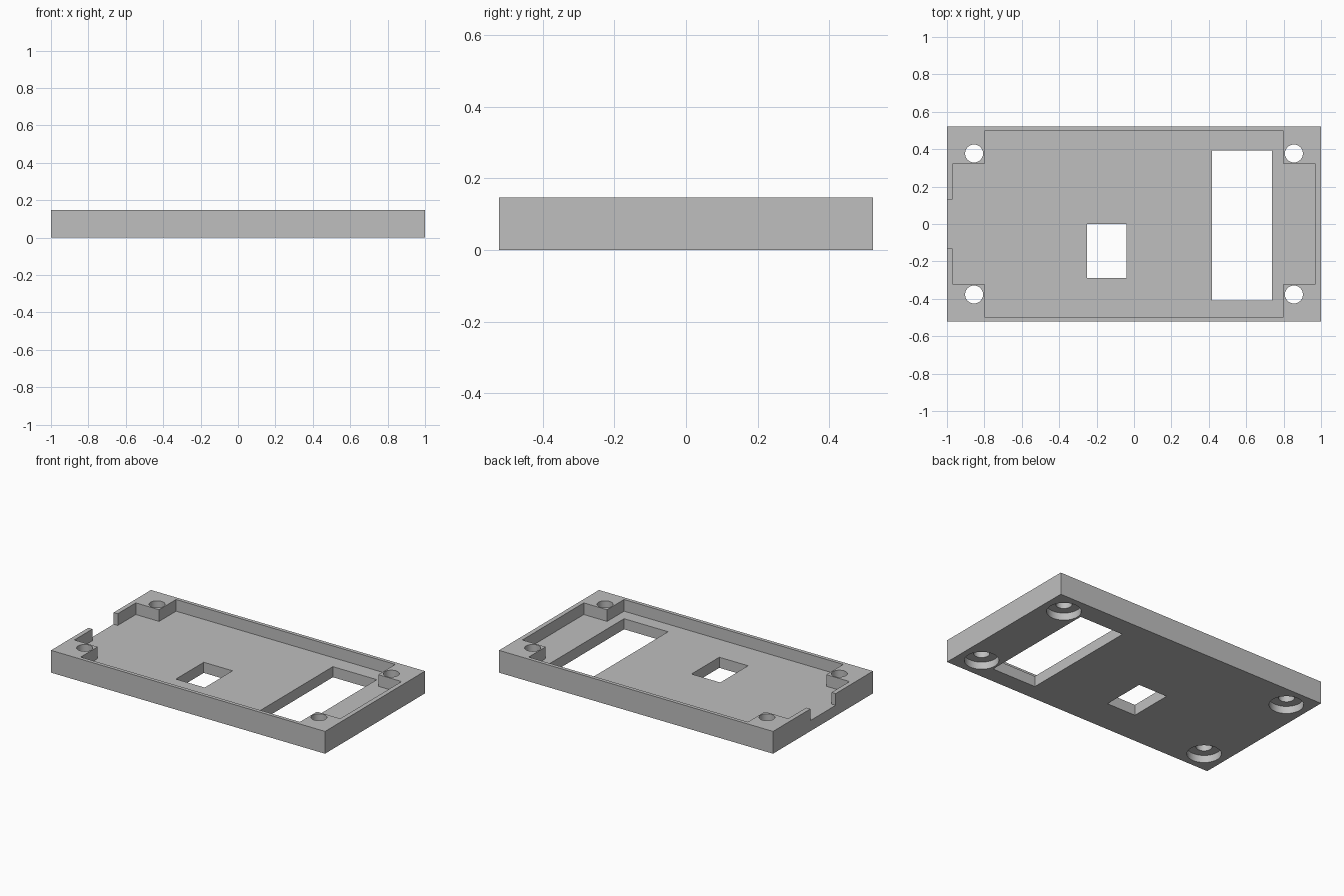
import bpy, bmesh, math

if "Cube" in bpy.data.objects:
    bpy.data.objects.remove(bpy.data.objects["Cube"], do_unlink=True)

HEIGHT, FLOOR, RECESS = 0.147, 0.07, 0.048
BELOW, ABOVE = -0.1, 0.3

grey = bpy.data.materials.new("plain_grey")
grey.use_nodes = True
colour = (0.52, 0.52, 0.52, 1)
grey.diffuse_color = colour
grey.node_tree.nodes["Principled BSDF"].inputs["Base Color"].default_value = colour


def prism(name, outline, z0, z1):
    """Extrude a flat outline from z0 up to z1."""
    bm = bmesh.new()
    face = bm.faces.new([bm.verts.new((x, y, z0)) for x, y in outline])
    top = bmesh.ops.extrude_face_region(bm, geom=[face])["geom"]
    for v in top:
        if isinstance(v, bmesh.types.BMVert):
            v.co.z = z1
    bmesh.ops.recalc_face_normals(bm, faces=bm.faces)
    mesh = bpy.data.meshes.new(name)
    bm.to_mesh(mesh)
    bm.free()
    mesh.materials.append(grey)
    obj = bpy.data.objects.new(name, mesh)
    bpy.context.collection.objects.link(obj)
    return obj


def rectangle(x0, x1, y0, y1):
    return [(x0, y0), (x1, y0), (x1, y1), (x0, y1)]


def circle(cx, cy, r, n=48):
    angles = [2 * math.pi * i / n for i in range(n)]
    return [(cx + r * math.cos(a), cy + r * math.sin(a)) for a in angles]


# Outer block of the tray
plate = prism("cover_plate", rectangle(-1, 1, -0.521, 0.521), 0, HEIGHT)

# Recess with corner blocks and an open notch in the right end
half = [(-1.1, 0.132), (-0.97, 0.132), (-0.97, 0.32), (-0.8, 0.32),
        (-0.8, 0.497), (0.8, 0.497), (0.8, 0.32), (0.97, 0.32)]
pocket = half + [(x, -y) for x, y in reversed(half)]
cutters = [prism("pocket_cutter", pocket, FLOOR, ABOVE)]

# Two rectangular windows through the floor
cutters.append(prism("small_window_cutter", rectangle(-0.25, -0.04, -0.29, 0), BELOW, ABOVE))
cutters.append(prism("large_window_cutter", rectangle(0.418, 0.739, -0.41, 0.392), BELOW, ABOVE))

# Screw holes, counterbored from underneath
for sx in (-1, 1):
    for sy in (-1, 1):
        x, y = sx * 0.855, sy * 0.377
        cutters.append(prism("counterbore_cutter", circle(x, y, 0.102), BELOW, RECESS))
        cutters.append(prism("screw_hole_cutter", circle(x, y, 0.048), BELOW, ABOVE))

# Cut everything out, then discard the cutters
bpy.context.view_layer.objects.active = plate
for cutter in cutters:
    cutter.hide_render = True
    mod = plate.modifiers.new("cut", "BOOLEAN")
    mod.operation = "DIFFERENCE"
    mod.solver = "EXACT"
    mod.object = cutter
    bpy.ops.object.modifier_apply(modifier=mod.name)
    bpy.data.objects.remove(cutter, do_unlink=True)

# Smooth round walls, sharp edges elsewhere
bpy.ops.object.select_all(action="DESELECT")
plate.select_set(True)
bpy.ops.object.shade_smooth_by_angle(angle=math.radians(30))
